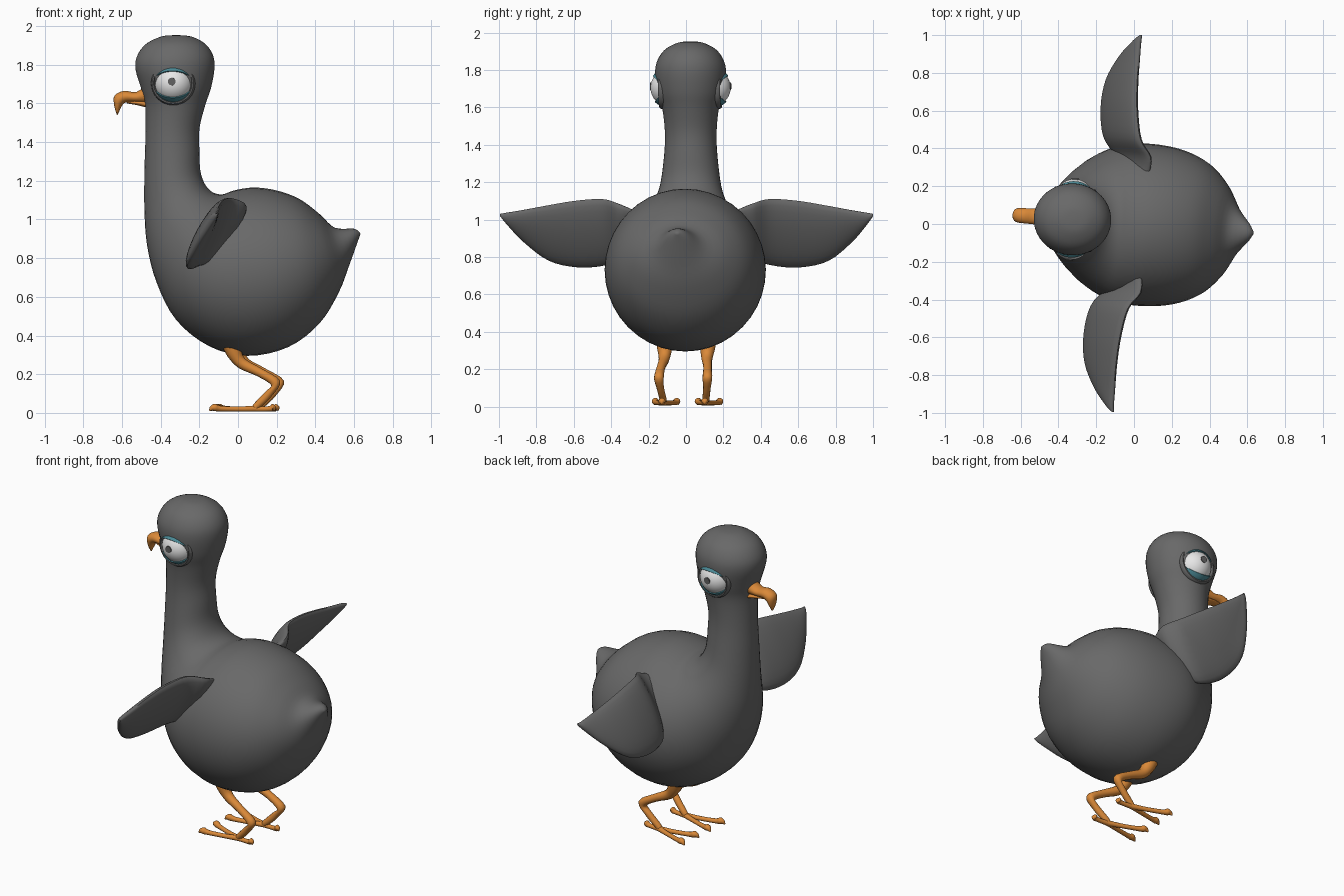
import bpy, bmesh, math
from mathutils import Vector, Matrix

cube = bpy.data.objects.get("Cube")
if cube:
    bpy.data.objects.remove(cube, do_unlink=True)

# The whole bird is turned slightly about the vertical axis
TURN = Matrix.Rotation(math.radians(-4.3), 4, 'Z')


def material(name, r, g, b, rough=0.7):
    mat = bpy.data.materials.new(name)
    mat.use_nodes = True
    mat.diffuse_color = (r, g, b, 1)
    shader = mat.node_tree.nodes["Principled BSDF"]
    shader.inputs["Base Color"].default_value = (r, g, b, 1)
    shader.inputs["Roughness"].default_value = rough
    return mat


GREY = material("feather grey", 0.14, 0.14, 0.14)
ORANGE = material("beak orange", 0.70, 0.25, 0.04)
WHITE = material("eye white", 0.80, 0.80, 0.80)
TEAL = material("eyelid teal", 0.07, 0.25, 0.30)
DARK = material("pupil grey", 0.12, 0.12, 0.12)


def finish(name, bm, mat):
    bmesh.ops.recalc_face_normals(bm, faces=bm.faces)
    mesh = bpy.data.meshes.new(name)
    bm.transform(TURN)
    bm.to_mesh(mesh)
    bm.free()
    mesh.materials.append(mat)
    obj = bpy.data.objects.new(name, mesh)
    bpy.context.collection.objects.link(obj)
    bpy.ops.object.select_all(action='DESELECT')
    obj.select_set(True)
    bpy.context.view_layer.objects.active = obj
    bpy.ops.object.shade_smooth_by_angle(angle=math.radians(50))
    return obj


def smooth_path(rows, steps):
    """Catmull-Rom interpolation through rows of vectors."""
    out = []
    for i in range(len(rows) - 1):
        quad = [rows[max(i - 1, 0)], rows[i], rows[i + 1], rows[min(i + 2, len(rows) - 1)]]
        for k in range(steps):
            t = k / steps
            out.append([p1 + ((p2 - p0) * t + (p0 * 2 - p1 * 5 + p2 * 4 - p3) * t * t
                              + (p1 * 3 - p0 - p2 * 3 + p3) * t ** 3) / 2
                        for p0, p1, p2, p3 in zip(*quad)])
    out.append(rows[-1])
    return out


def loft(name, sections, mat, sides=24, steps=4):
    """Skin elliptical sections, each given as centre and two half axes."""
    bm = bmesh.new()
    rings = []
    for c, a, b in smooth_path(sections, steps):
        angles = [2 * math.pi * k / sides for k in range(sides)]
        rings.append([bm.verts.new(c + a * math.cos(t) + b * math.sin(t)) for t in angles])
    for r, q in zip(rings, rings[1:]):
        for k in range(sides):
            n = (k + 1) % sides
            bm.faces.new((r[k], r[n], q[n], q[k]))
    bm.faces.new(rings[0])
    bm.faces.new(rings[-1])
    return finish(name, bm, mat)


def profile_loft(name, rows, mat, **kw):
    """Rows: lower x, z, upper x, z, half width."""
    secs = []
    for x1, z1, x2, z2, w in rows:
        p, q = Vector((x1, 0, z1)), Vector((x2, 0, z2))
        secs.append(((p + q) / 2, (q - p) / 2, Vector((0, w, 0))))
    return loft(name, secs, mat, **kw)


def tube(name, rows, mat):
    """Rows: x, y, z, radius."""
    pts = [Vector(r[:3]) for r in rows]
    secs = []
    for i, p in enumerate(pts):
        along = pts[min(i + 1, len(pts) - 1)] - pts[max(i - 1, 0)]
        a = along.cross(Vector((0, 1, 0))).normalized()
        b = along.cross(a).normalized()
        secs.append((p, a * rows[i][3], b * rows[i][3]))
    return loft(name, secs, mat, sides=12)


# Body, neck and head as one skin from the tail tip to the crown
profile_loft("body", [
    (.635, .925, .63, .935, .008), (.615, .87, .60, .952, .05), (.575, .76, .50, .958, .13),
    (.52, .62, .42, 1.03, .25), (.42, .46, .32, 1.105, .35), (.26, .34, .2, 1.15, .41),
    (.05, .295, .08, 1.165, .43), (-.15, .345, -.02, 1.15, .415), (-.32, .48, -.08, 1.13, .36),
    (-.42, .67, -.13, 1.14, .29), (-.47, .86, -.17, 1.18, .22), (-.485, 1.05, -.195, 1.25, .17),
    (-.485, 1.25, -.2, 1.35, .147), (-.48, 1.42, -.2, 1.47, .138), (-.48, 1.58, -.17, 1.59, .15),
    (-.5, 1.67, -.14, 1.68, .175), (-.53, 1.77, -.122, 1.78, .19), (-.525, 1.84, -.13, 1.85, .18),
    (-.48, 1.905, -.17, 1.908, .14), (-.40, 1.945, -.24, 1.945, .07), (-.33, 1.953, -.31, 1.953, .01),
], GREY, sides=40)

# Hooked upper beak and short lower beak
profile_loft("upper_beak", [
    (-.46, 1.60, -.46, 1.71, .05), (-.52, 1.605, -.525, 1.66, .042), (-.58, 1.605, -.59, 1.665, .04),
    (-.60, 1.59, -.64, 1.64, .037), (-.613, 1.565, -.642, 1.59, .025), (-.624, 1.54, -.628, 1.542, .006),
], ORANGE)
profile_loft("lower_beak", [
    (-.46, 1.575, -.46, 1.61, .04), (-.52, 1.59, -.52, 1.615, .035), (-.575, 1.60, -.575, 1.615, .02),
], ORANGE)

# Wing sections: distance out, lower x, z, upper x, z, half thickness
WING = [
    (.28, -.02, .98, .06, 1.05, .02), (.36, -.12, .80, .06, 1.085, .04),
    (.45, -.19, .755, .0, 1.11, .045), (.6, -.215, .745, -.03, 1.10, .045),
    (.75, -.20, .78, -.04, 1.075, .04), (.88, -.14, .88, -.04, 1.05, .03),
    (.97, -.07, .98, -.04, 1.035, .018), (1, -.04, 1.02, -.035, 1.03, .006),
]


def wing(name, side):
    secs = []
    for y, x1, z1, x2, z2, thick in WING:
        p, q = Vector((x1, side * y, z1)), Vector((x2, side * y, z2))
        half = (q - p) / 2
        secs.append(((p + q) / 2, half, half.cross(Vector((0, 1, 0))).normalized() * thick))
    loft(name, secs, GREY)


def ball(radius):
    """Sphere with its poles pointing fore and aft."""
    bm = bmesh.new()
    bmesh.ops.create_uvsphere(bm, u_segments=40, v_segments=24, radius=radius)
    bm.transform(Matrix.Rotation(math.pi / 2, 4, 'Y'))
    return bm


def eye(prefix, side):
    place = Matrix.Translation((-.325, side * .115, 1.705))
    bm = ball(.1)
    bm.transform(place)
    finish(prefix + "_eyeball", bm, WHITE)
    # Lids are wedges of a slightly larger shell, open around the outward direction
    for lid, sign, opening in (("upper", 1, 39), ("lower", -1, 41)):
        bm = ball(.108)
        away = []
        for f in bm.faces:
            c = f.calc_center_median()
            angle = math.degrees(math.atan2(c.z * sign, c.y * side))
            if not opening < angle < 150:
                away.append(f)
        bmesh.ops.delete(bm, geom=away, context='FACES')
        bmesh.ops.solidify(bm, geom=bm.faces[:], thickness=.006)
        bm.transform(place)
        finish(f"{prefix}_{lid}_lid", bm, TEAL)
    # Socket rim around the eye
    ring = []
    for k in range(33):
        t = 2 * math.pi * k / 32
        out = Vector((math.cos(t), 0, math.sin(t)))
        centre = place.translation + out * .104 + Vector((0, side * .03, 0))
        ring.append((centre, out * .011, Vector((0, side * .022, 0))))
    loft(prefix + "_eye_socket", ring, GREY, sides=10, steps=1)
    # Flat pupil plate
    bm = bmesh.new()
    bmesh.ops.create_cone(bm, cap_ends=True, segments=20, radius1=.02, radius2=.02, depth=.006)
    bm.transform(place @ Matrix.Translation((-.002, side * .099, .008))
                 @ Matrix.Rotation(math.pi / 2, 4, 'X'))
    finish(prefix + "_pupil", bm, DARK)


def leg(prefix, side):
    y = side * .115
    tube(prefix + "_leg", [
        (-.03, y, .37, .05), (-.01, y, .31, .04), (.03, y, .255, .029), (.12, y + side * .01, .21, .023),
        (.205, y + side * .015, .155, .026), (.17, y + side * .01, .1, .02), (.11, y, .04, .019),
        (.09, y, .02, .015)], ORANGE)
    # Two spread front toes and one back toe, each ending in a small claw
    for toe, dx, dy in (("outer_toe", -.235, .065), ("inner_toe", -.235, -.065), ("back_toe", .1, 0)):
        rows = [(0, .022, .016), (.35, .02, .013), (.75, .022, .014), (.88, .028, .019),
                (.95, .024, .013), (1, .012, .003)]
        tube(f"{prefix}_{toe}", [(.1 + dx * t, y + side * dy * t, z, r) for t, z, r in rows], ORANGE)


for prefix, side in (("left", -1), ("right", 1)):
    wing(prefix + "_wing", side)
    eye(prefix, side)
    leg(prefix, side)
